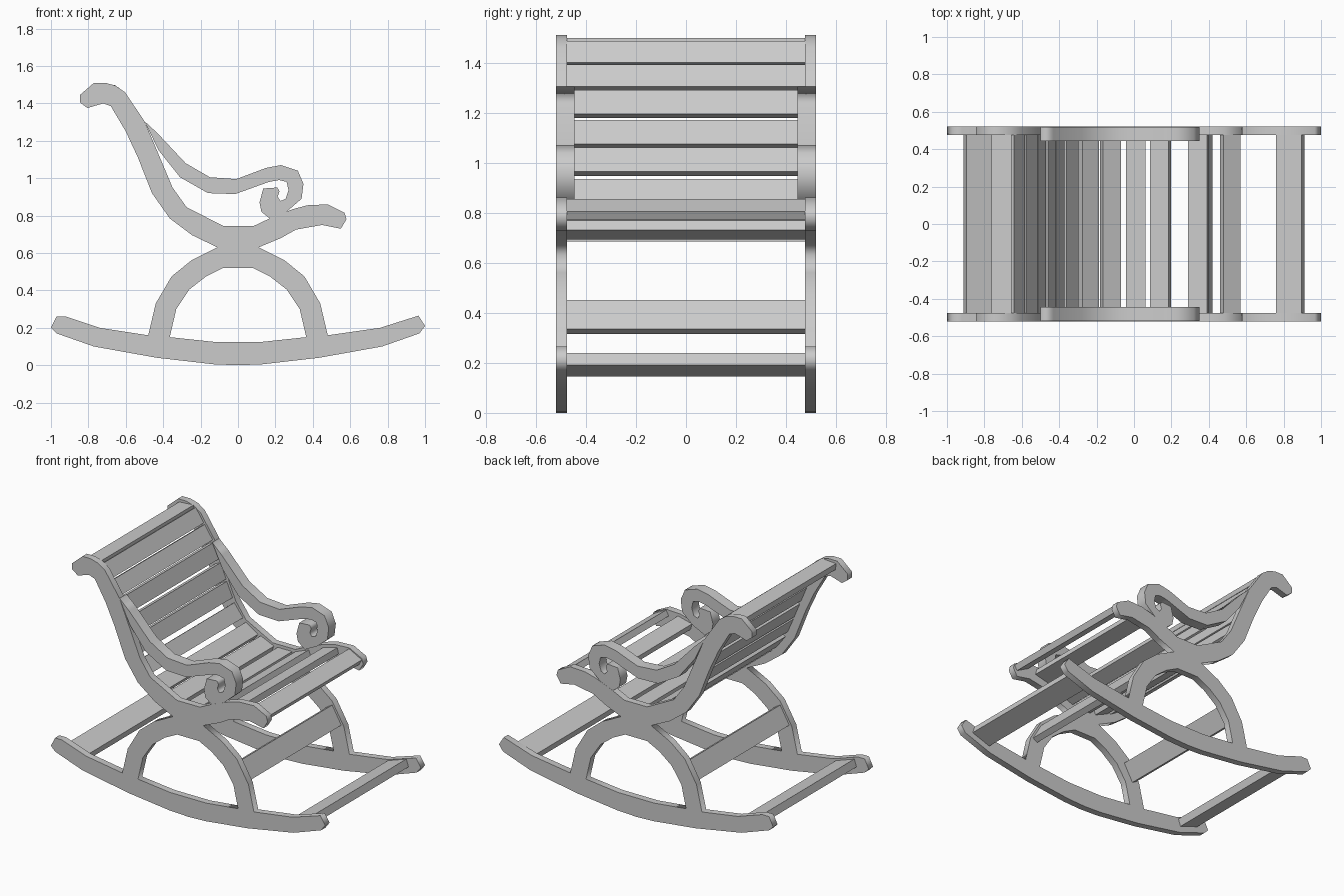
import bpy, math

# Outlines in the x-z plane
SIDE = [(-1, .20), (-.97, .26), (-.92, .26), (-.74, .20), (-.48, .16),
        (-.44, .33), (-.355, .475), (-.25, .56), (-.11, .63),
        (-.245, .695), (-.365, .785), (-.46, .92), (-.535, 1.11), (-.60, 1.25),
        (-.68, 1.385), (-.72, 1.40), (-.805, 1.375), (-.845, 1.405), (-.845, 1.445),
        (-.77, 1.51), (-.71, 1.51), (-.655, 1.495), (-.605, 1.46), (-.50, 1.305),
        (-.43, 1.14), (-.35, .95), (-.275, .845), (-.08, .745), (.085, .745),
        (.18, .79), (.295, .835), (.37, .855), (.48, .86), (.57, .815), (.58, .78),
        (.55, .73), (.45, .75), (.31, .725), (.23, .68), (.11, .63),
        (.25, .56), (.355, .475), (.44, .33), (.48, .16), (.76, .20), (.965, .265),
        (1, .21), (.97, .17), (.77, .10), (.435, .04), (.13, .005),
        (.0, 0), (-.13, .005), (-.435, .04), (-.77, .10), (-.97, .17)]
HALF_ARCH = [(.08, .52), (.17, .475), (.26, .405), (.33, .30), (.365, .15), (.13, .125)]
ARCH = HALF_ARCH + [(-x, z) for x, z in reversed(HALF_ARCH)]
ARM = [(-.50, 1.305), (-.43, 1.24), (-.28, 1.08), (-.15, 1.005), (-.01, .995),
       (.15, 1.055), (.23, 1.07), (.32, 1.04), (.35, .97), (.34, .89), (.265, .825),
       (.175, .78), (.125, .82), (.115, .87), (.135, .945), (.21, .95), (.222, .93),
       (.212, .90), (.228, .878), (.255, .89), (.27, .935), (.26, .98), (.22, .99),
       (.165, .98), (-.015, .915), (-.16, .92), (-.31, 1.005), (-.425, 1.15)]


def panel(name, loops, y0, y1):
    """Flat board cut from closed outlines (later loops are holes), between y0 and y1."""
    curve = bpy.data.curves.new(name, 'CURVE')
    curve.dimensions = '2D'
    curve.fill_mode = 'BOTH'
    curve.extrude = abs(y1 - y0) / 2
    for pts in loops:
        s = curve.splines.new('POLY')
        s.points.add(len(pts) - 1)
        for p, (x, z) in zip(s.points, pts):
            p.co = (x, z, 0, 1)
        s.use_cyclic_u = True
    ob = bpy.data.objects.new(name, curve)
    bpy.context.collection.objects.link(ob)
    ob.location.y = (y0 + y1) / 2
    ob.rotation_euler.x = math.pi / 2
    bpy.ops.object.select_all(action='DESELECT')
    ob.select_set(True)
    bpy.context.view_layer.objects.active = ob
    bpy.ops.object.convert(target='MESH')


def board(name, x, z, angle, width, thick):
    """Cross board between the two sides, tilted by angle degrees."""
    bpy.ops.mesh.primitive_cube_add(size=1, location=(x, 0, z),
                                    rotation=(0, -math.radians(angle), 0))
    ob = bpy.context.object
    ob.name = name
    ob.scale = (width, .95, thick)


# Side frames and scrolled armrests
for s, label in ((-1, "front"), (1, "back")):
    panel(label + "_side_frame", [SIDE, ARCH], s * .475, s * .52)
    panel(label + "_armrest", [ARM], s * .445, s * .519)

# Seat and back slats, set slightly below the frame edge: edge point and tilt
SLATS = [(-.71, 1.515, 4), (-.595, 1.455, -56), (-.53, 1.36, -56), (-.472, 1.25, -67),
         (-.4215, 1.13, -67), (-.375, 1.02, -66), (-.312, .905, -53), (-.22, .817, -33),
         (-.11, .765, -24), (.01, .745, 0), (.127, .768, 21), (.335, .845, 14),
         (.533, .848, -28)]
for i, (x, z, a) in enumerate(SLATS):
    r = math.radians(a)
    board(f"slat_{i + 1}", x + .04 * math.sin(r) , z - .04 * math.cos(r), a, .105, .04)

# Stretchers on the arch legs and rocker ends
for s, label in ((1, "right"), (-1, "left")):
    board(label + "_leg_stretcher", s * .37, .383, s * -60, .133, .04)
    board(label + "_rocker_stretcher", s * .835, .192, s * 19, .143, .05)
